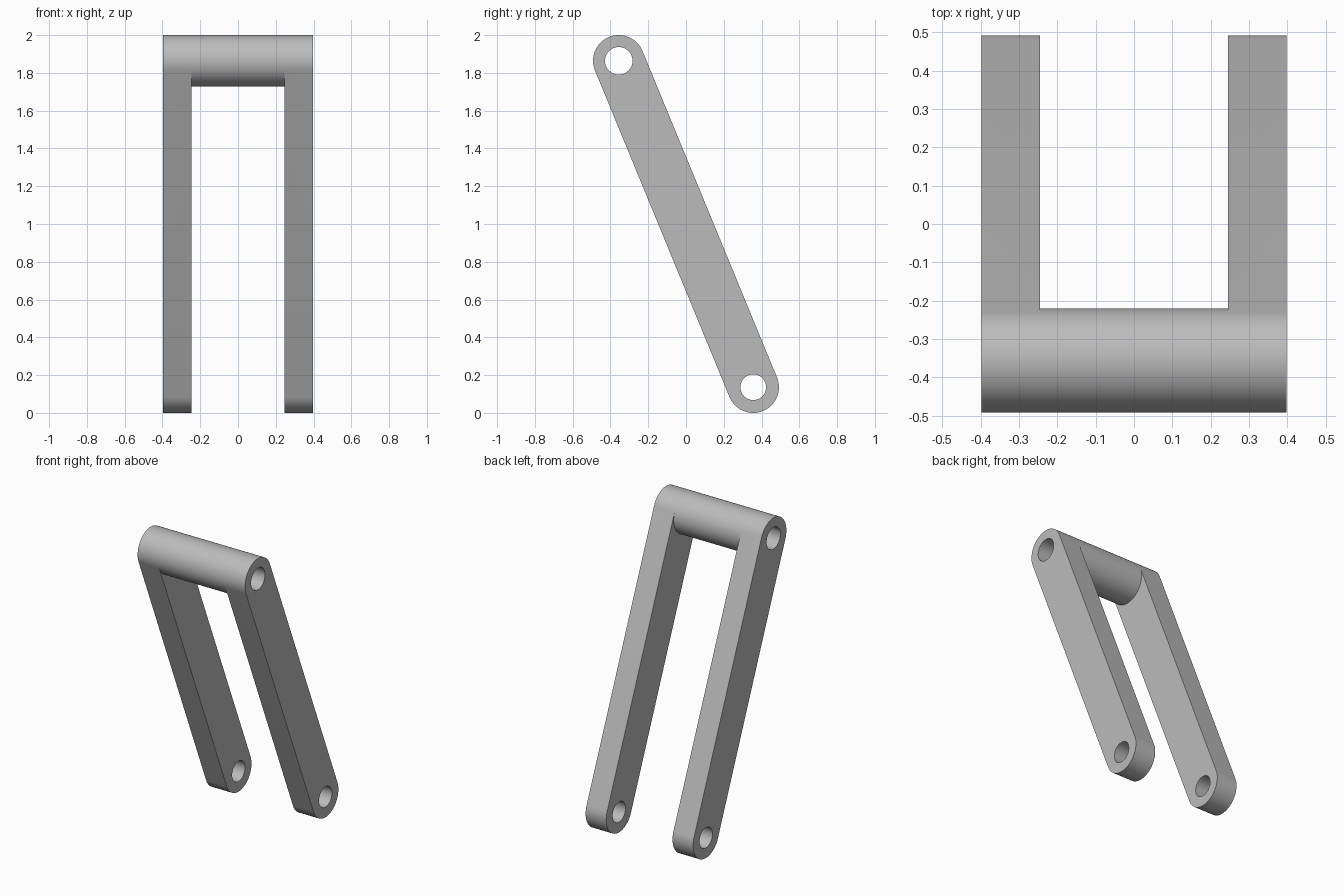
import bpy
import bmesh
from math import pi, sin, cos
from mathutils import Vector

if "Cube" in bpy.data.objects:
    bpy.data.objects.remove(bpy.data.objects["Cube"])

HALF_WIDTH, HALF_GAP = 0.397, 0.245
RADIUS = 0.136
TOP = Vector((0, -0.356, 2 - RADIUS))
BOTTOM = Vector((0, 0.356, RADIUS))
LENGTH = (BOTTOM - TOP).length
ALONG = (BOTTOM - TOP).normalized()
ACROSS = ALONG.cross(Vector((1, 0, 0)))
SEGMENTS = 48

steel = bpy.data.materials.new("grey_metal")
steel.use_nodes = True
grey = (0.5, 0.5, 0.5, 1)
steel.diffuse_color = grey
steel.node_tree.nodes["Principled BSDF"].inputs["Base Color"].default_value = grey


def arc(centre, radius, start, end, steps=SEGMENTS):
    """Arc points as (distance along the arm, distance across it)."""
    turns = [start + (end - start) * i / steps for i in range(steps + 1)]
    return [(centre + radius * cos(t), radius * sin(t)) for t in turns]


def prism(name, profile, half):
    """Extrude a side profile symmetrically along x."""
    bm = bmesh.new()
    side = Vector((half, 0, 0))
    face = bm.faces.new([bm.verts.new(TOP + ALONG * a + ACROSS * b - side)
                         for a, b in profile])
    grown = bmesh.ops.extrude_face_region(bm, geom=[face])["geom"]
    bmesh.ops.translate(bm, vec=side * 2,
                        verts=[v for v in grown if isinstance(v, bmesh.types.BMVert)])
    bmesh.ops.recalc_face_normals(bm, faces=bm.faces)
    mesh = bpy.data.meshes.new(name)
    bm.to_mesh(mesh)
    bm.free()
    mesh.materials.append(steel)
    obj = bpy.data.objects.new(name, mesh)
    bpy.context.collection.objects.link(obj)
    return obj


# Round-ended link body at full width
link = prism("forked_link",
             arc(0, RADIUS, pi / 2, 3 * pi / 2) + arc(LENGTH, RADIUS, -pi / 2, pi / 2),
             HALF_WIDTH)

# Gap between the arms, following the underside of the barrel
edge = RADIUS + 0.1
gap = prism("gap_cutter",
            [(0, -edge)] + arc(0, RADIUS, -pi / 2, pi / 2)
            + [(0, edge), (LENGTH + edge, edge), (LENGTH + edge, -edge)],
            HALF_GAP)

# Barrel bore and lower pin holes
bore = prism("bore_cutter", arc(0, 0.073, 0, 2 * pi)[:-1], HALF_WIDTH + 0.1)
pin = prism("pin_hole_cutter", arc(LENGTH, 0.068, 0, 2 * pi)[:-1], HALF_WIDTH + 0.1)

cutters = [gap, bore, pin]
for cutter in cutters:
    cutter.hide_render = True
    cut = link.modifiers.new(cutter.name, "BOOLEAN")
    cut.operation = "DIFFERENCE"
    cut.solver = "EXACT"
    cut.object = cutter

# Apply the cuts and drop the cutters
bpy.ops.object.select_all(action="DESELECT")
link.select_set(True)
bpy.context.view_layer.objects.active = link
for cutter in cutters:
    bpy.ops.object.modifier_apply(modifier=cutter.name)
    bpy.data.objects.remove(cutter)

# Smooth barrel and holes, crisp rims
bpy.ops.object.shade_smooth_by_angle(angle=pi / 6)
